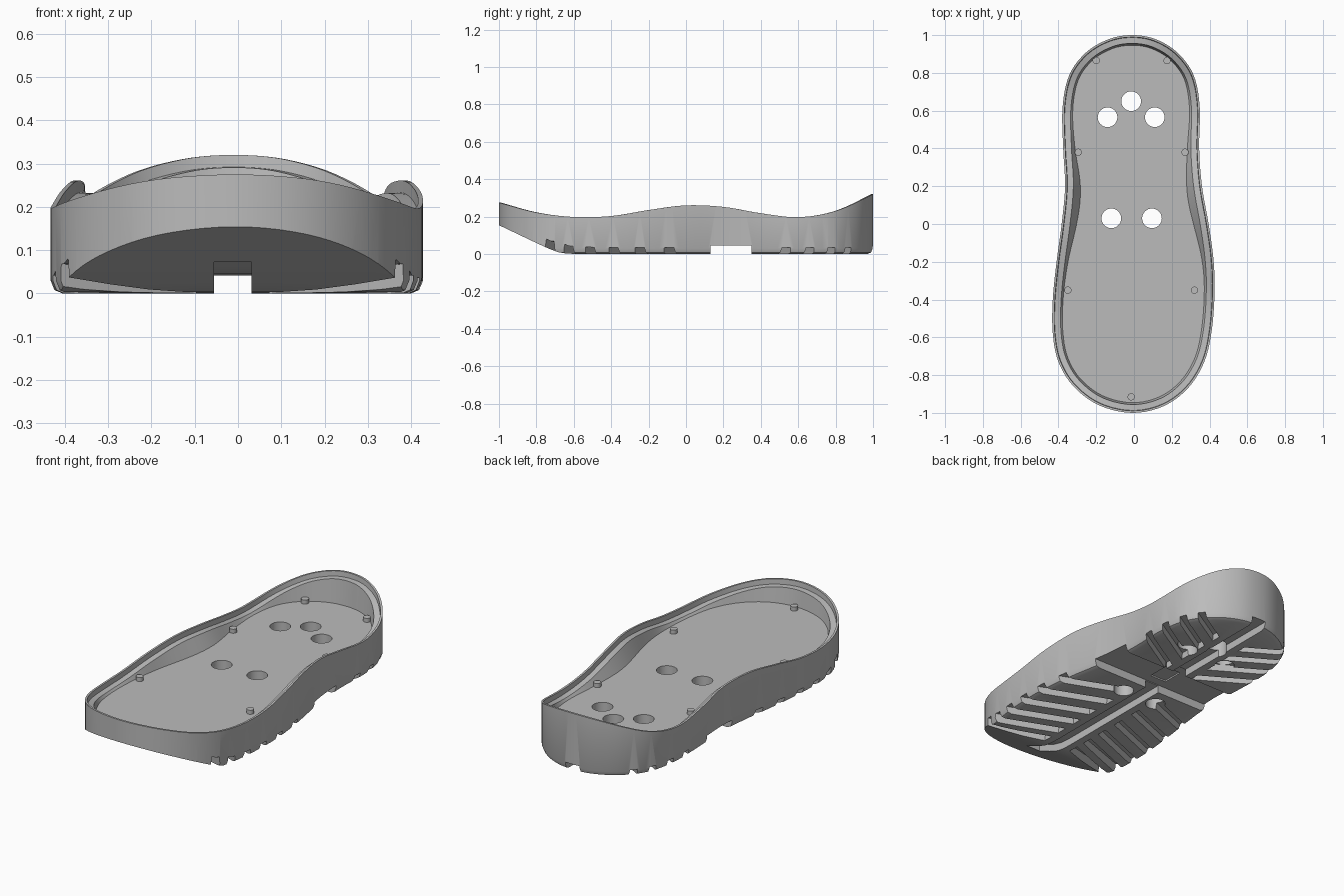
import bpy
import bmesh
import math
from mathutils import Vector

cube = bpy.data.objects.get("Cube")
if cube:
    bpy.data.objects.remove(cube, do_unlink=True)

grey = bpy.data.materials.new("mid grey")
grey.use_nodes = True
grey.diffuse_color = (0.5, 0.5, 0.5, 1)
grey.node_tree.nodes["Principled BSDF"].inputs["Base Color"].default_value = (0.5, 0.5, 0.5, 1)

FLOOR = 0.157
AXIS = -0.012


def catmull(a, b, c, d, t):
    return 0.5 * (2 * b + (c - a) * t + (2 * a - 5 * b + 4 * c - d) * t * t
                  + (3 * b - a - 3 * c + d) * t ** 3)


def loft(name, rings):
    """Closed solid through a stack of equal-length point rings."""
    bm = bmesh.new()
    loops = [[bm.verts.new(p) for p in ring] for ring in rings]
    n = len(loops[0])
    for low, high in zip(loops, loops[1:]):
        for i in range(n):
            j = (i + 1) % n
            bm.faces.new((low[i], low[j], high[j], high[i]))
    bm.faces.new(loops[0][::-1])
    bm.faces.new(loops[-1])
    bmesh.ops.recalc_face_normals(bm, faces=bm.faces)
    mesh = bpy.data.meshes.new(name)
    bm.to_mesh(mesh)
    bm.free()
    mesh.materials.append(grey)
    obj = bpy.data.objects.new(name, mesh)
    bpy.context.collection.objects.link(obj)
    return obj


def disc(x, y, z, r, n=32):
    turn = 2 * math.pi / n
    return [(x + r * math.cos(i * turn), y + r * math.sin(i * turn), z) for i in range(n)]


def box(name, x0, x1, y0, y1, z0, z1):
    plan = [(x0, y0), (x1, y0), (x1, y1), (x0, y1)]
    return loft(name, [[(x, y, z) for x, y in plan] for z in (z0, z1)])


# Height of the rim and of the underside along the length
RIM = [.275, .222, .198, .203, .235, .26, .252, .218, .197, .23, .32]


def rim(y):
    s = min(max((y + 1) * 5, 0), 9.9999)
    i = int(s)
    ext = [RIM[0] + .055] + RIM + [RIM[-1] + .11]
    return catmull(*ext[i:i + 4], s - i)


def ramp(y):
    a = 0.155 - 0.48 * (y + 1)
    return max(0, (a + math.sqrt(a * a + 0.0004)) / 2 - 0.0015)


# Sole plan outline, counter-clockwise from the heel
KEYS = [Vector(p) for p in [
    (-.01, 1), (-.13, .98), (-.252, .91), (-.342, .79), (-.378, .62), (-.375, .4), (-.365, .2),
    (-.383, 0), (-.41, -.2), (-.43, -.4), (-.43, -.58), (-.4, -.73), (-.32, -.86), (-.185, -.96),
    (-.01, -1), (.155, -.965), (.285, -.87), (.372, -.73), (.412, -.56), (.427, -.35), (.42, -.18),
    (.395, 0), (.36, .2), (.345, .4), (.348, .62), (.315, .79), (.227, .91), (.11, .98)]]
n = len(KEYS)
outline = [catmull(*[KEYS[(k + d) % n] for d in (-1, 0, 1, 2)], s / 5)
           for k in range(n) for s in range(5)]
normals = []
for i, p in enumerate(outline):
    t = (outline[(i + 1) % len(outline)] - outline[i - 1]).normalized()
    normals.append(Vector((-t.y, t.x)))


def ring(inset, height):
    pts = []
    for p, nrm in zip(outline, normals):
        d = inset(p.y) if callable(inset) else inset
        q = p + nrm * d
        pts.append((q.x, q.y, height(p.y) if callable(height) else height))
    return pts


def ledge(y):
    return max(rim(y) - 0.028, FLOOR + 0.006)


def floor_inset(y):
    return 0.054 + 0.03 * math.exp(-((y - 0.12) / 0.25) ** 2)


# Tray-shaped sole: rounded foot, wall, thin lip, ledge, flat floor
sole = loft("sole", [
    ring(0.028, 0), ring(0.009, 0.008), ring(0, 0.03), ring(0, rim), ring(0.011, rim),
    ring(0.013, ledge), ring(0.044, lambda y: ledge(y) - 0.001), ring(floor_inset, FLOOR)])

cutters = []

# Upswept toe
ys = [-1.1 + i * 0.035 for i in range(21)]
profile = [(y, ramp(y)) for y in ys] + [(ys[-1], -0.2), (ys[0], -0.2)]
cutters.append(loft("toe_cutter", [[(x, y, z) for y, z in profile] for x in (-1, 1)]))

# Lengthwise and crosswise channels with a shallow centre recess
ys = [-0.83 + i * 0.06 for i in range(8)] + [1.2]
profile = [(y, ramp(y) + 0.041) for y in ys] + [(ys[-1], -0.2), (ys[0], -0.2)]
cutters.append(loft("channel_cutter",
                    [[(x, y, z) for y, z in profile] for x in (AXIS - .043, AXIS + .043)]))
cutters.append(box("cross_cutter", -1, 1, 0.13, 0.35, -0.2, 0.045))
cutters.append(box("recess_cutter", AXIS - .05, AXIS + .05, 0.18, 0.3, -0.2, 0.053))


# Slanted tread grooves, mirrored about the long axis
def groove(y_out, x_ref, slope, width):
    for side in (-1, 1):
        rings = []
        for top in (False, True):
            w = width * (0.4 if top else 0.55)
            plan = [(x, y_out + slope * (x_ref - x) + s * w)
                    for x, s in ((0.085, -1), (0.6, -1), (0.6, 1), (0.085, 1))]
            rings.append([(AXIS + side * x, y, ramp(y) + 0.036 if top else -0.02)
                          for x, y in plan])
        cutters.append(loft("groove_cutter", rings))


for y in (-.74, -.63, -.51, -.38, -.24, -.09):
    groove(y, 0.42, 0.4, 0.06)
for y in (.53, .66, .79, .91):
    groove(y, 0.35, -0.6, 0.055)

# Through holes
for x, y in ((-.14, .565), (.11, .565), (-.015, .65), (-.12, .03), (.095, .03)):
    cutters.append(loft("hole_cutter", [disc(x, y, z, 0.052) for z in (-0.2, 0.5)]))

bpy.context.view_layer.objects.active = sole
for cutter in cutters:
    cutter.hide_render = True
    mod = sole.modifiers.new("cut", 'BOOLEAN')
    mod.operation = 'DIFFERENCE'
    mod.solver = 'EXACT'
    mod.object = cutter
    bpy.ops.object.modifier_apply(modifier=mod.name)
    bpy.data.objects.remove(cutter, do_unlink=True)

# Locating pegs on the floor
parts = [sole]
for x, y in ((-.2, .865), (.175, .865), (-.295, .38), (.27, .38),
             (-.35, -.35), (.32, -.35), (-.015, -.915)):
    parts.append(loft("locating_peg", [disc(x, y, z, 0.019, 24) for z in (FLOOR - .01, FLOOR + .022)]))

for obj in bpy.context.selected_objects:
    obj.select_set(False)
for obj in parts:
    obj.select_set(True)
bpy.ops.object.shade_smooth_by_angle(angle=math.radians(28))
